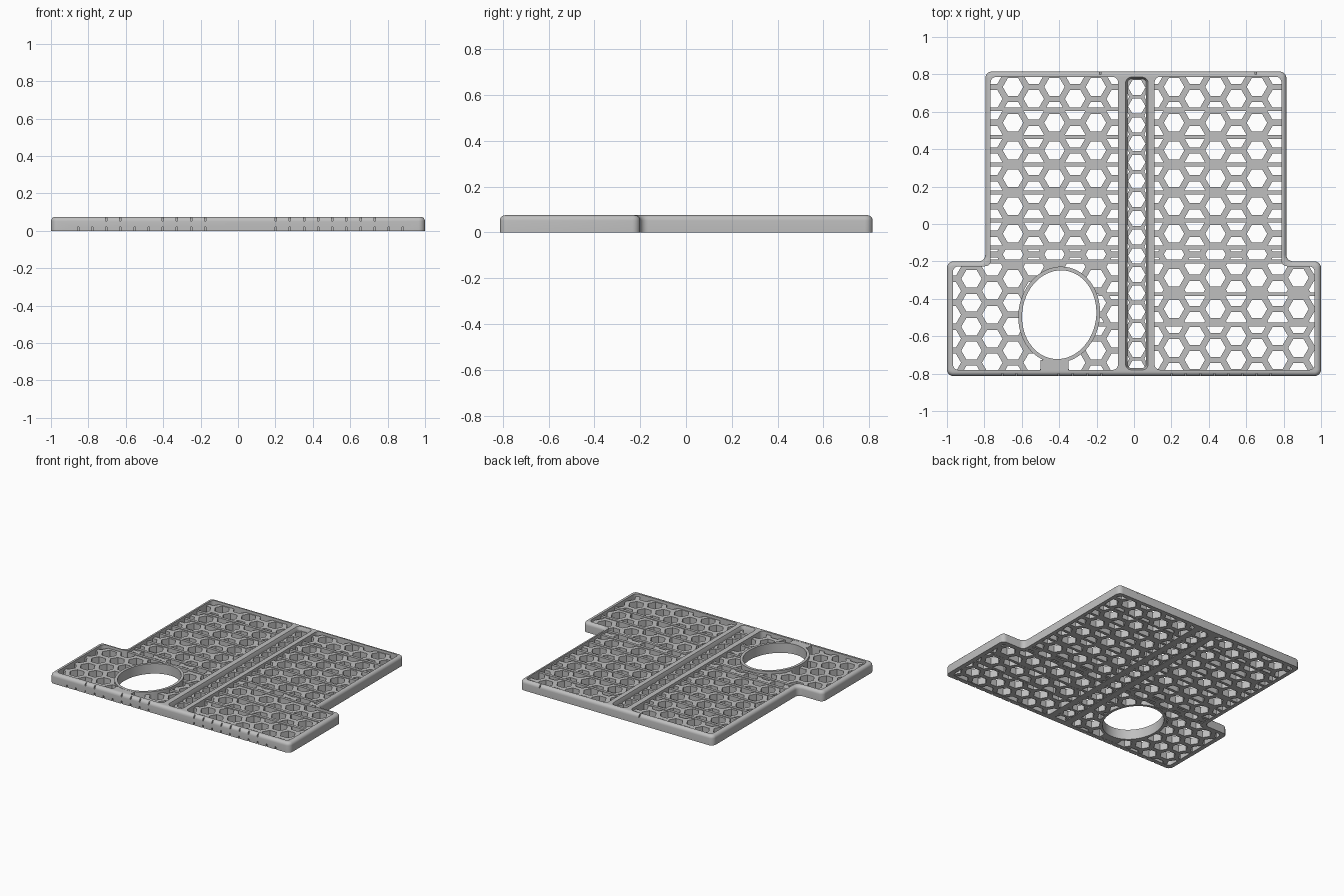
import bpy, bmesh, math
from mathutils import Vector

if "Cube" in bpy.data.objects:
    bpy.data.objects.remove(bpy.data.objects["Cube"], do_unlink=True)

HEIGHT = 0.075
SHEET_BOTTOM = 0.002

grey = bpy.data.materials.new("light_grey")
grey.use_nodes = True
grey.diffuse_color = (0.52, 0.52, 0.52, 1)
grey.node_tree.nodes["Principled BSDF"].inputs["Base Color"].default_value = (0.52, 0.52, 0.52, 1)


def make_object(name, bm):
    mesh = bpy.data.meshes.new(name)
    bm.to_mesh(mesh)
    bm.free()
    mesh.materials.append(grey)
    obj = bpy.data.objects.new(name, mesh)
    bpy.context.collection.objects.link(obj)
    return obj


def activate(obj):
    bpy.ops.object.select_all(action='DESELECT')
    obj.select_set(True)
    bpy.context.view_layer.objects.active = obj


def subtract(obj, cutter):
    mod = obj.modifiers.new("cut", 'BOOLEAN')
    mod.operation = 'DIFFERENCE'
    mod.solver = 'EXACT'
    mod.object = cutter
    activate(obj)
    bpy.ops.object.modifier_apply(modifier=mod.name)
    bpy.data.objects.remove(cutter, do_unlink=True)


def smooth(obj):
    activate(obj)
    bpy.ops.object.shade_smooth_by_angle(angle=math.radians(35))


def outline(corners, radius, inset, z, steps=5):
    """Right-angled polygon (counter-clockwise), inset and with round corners."""
    pts = [Vector(c) for c in corners]
    ring = []
    for i, p in enumerate(pts):
        a = (p - pts[i - 1]).normalized()
        b = (pts[(i + 1) % len(pts)] - p).normalized()
        turn = 1 if a.x * b.y - a.y * b.x > 0 else -1
        r = max(radius - inset * turn, 0.004)
        p = p + inset * (Vector((-a.y, a.x)) + Vector((-b.y, b.x)))
        centre = p - a * r + b * r
        for k in range(steps + 1):
            t = math.pi / 2 * k / steps
            q = centre + r * (a * math.sin(t) - b * math.cos(t))
            ring.append((q.x, q.y, z))
    return ring


def oval(grow, z, steps=64):
    tilt = math.radians(-8)
    ring = []
    for k in range(steps):
        t = math.tau * k / steps
        x, y = (0.198 + grow) * math.cos(t), (0.238 + grow) * math.sin(t)
        ring.append((-0.40 + x * math.cos(tilt) - y * math.sin(tilt),
                     -0.485 + x * math.sin(tilt) + y * math.cos(tilt), z))
    return ring


def plate(name, walls):
    """Solid from stacked ring lists: the outer wall first, then the openings."""
    bm = bmesh.new()
    ends = [[], []]
    for rings in walls:
        loops = [[bm.verts.new(p) for p in ring] for ring in rings]
        n = len(loops[0])
        for low, high in zip(loops, loops[1:]):
            for i in range(n):
                j = (i + 1) % n
                bm.faces.new((low[i], low[j], high[j], high[i]))
        for end, loop in zip(ends, (loops[0], loops[-1])):
            end += [bm.edges.get((loop[i], loop[(i + 1) % n])) for i in range(n)]
    for end in ends:
        bmesh.ops.triangle_fill(bm, edges=end, use_beauty=True, normal=(0, 0, 1))
    bmesh.ops.recalc_face_normals(bm, faces=bm.faces)
    return make_object(name, bm)


def boxes(name, bounds):
    bm = bmesh.new()
    for x0, x1, y0, y1, z0, z1 in bounds:
        made = bmesh.ops.create_cube(bm, size=1)
        for v in made["verts"]:
            v.co = (x0 + (v.co.x + 0.5) * (x1 - x0),
                    y0 + (v.co.y + 0.5) * (y1 - y0),
                    z0 + (v.co.z + 0.5) * (z1 - z0))
    return make_object(name, bm)


def honeycomb(name, x0, x1, y0, y1, ox, oy, pitch=0.128, hole=0.095, top=0.055):
    """Rectangle of hexagonal cells, cut off at its edges."""
    bm = bmesh.new()
    column = pitch * math.sqrt(3) / 2
    for i in range(math.floor((x0 - ox) / column) - 1, math.ceil((x1 - ox) / column) + 2):
        shift = oy + (i % 2) * pitch / 2
        for j in range(math.floor((y0 - shift) / pitch) - 1, math.ceil((y1 - shift) / pitch) + 2):
            cx, cy = ox + i * column, shift + j * pitch
            outer, inner = [[bm.verts.new((cx + w / math.sqrt(3) * math.cos(k * math.pi / 3),
                                           cy + w / math.sqrt(3) * math.sin(k * math.pi / 3),
                                           SHEET_BOTTOM)) for k in range(6)]
                            for w in (pitch, hole)]
            for k in range(6):
                m = (k + 1) % 6
                bm.faces.new((outer[k], outer[m], inner[m], inner[k]))
    bmesh.ops.remove_doubles(bm, verts=bm.verts, dist=0.0005)
    for co, no in (((x0, 0, 0), (-1, 0, 0)), ((x1, 0, 0), (1, 0, 0)),
                   ((0, y0, 0), (0, -1, 0)), ((0, y1, 0), (0, 1, 0))):
        bmesh.ops.bisect_plane(bm, geom=bm.verts[:] + bm.edges[:] + bm.faces[:],
                               plane_co=co, plane_no=no, clear_outer=True)
    obj = make_object(name, bm)
    mod = obj.modifiers.new("thickness", 'SOLIDIFY')
    mod.thickness = top - SHEET_BOTTOM
    mod.offset = 1
    activate(obj)
    bpy.ops.object.modifier_apply(modifier=mod.name)
    return obj


# Frame with rounded upper edge, two large openings and a middle slot
body = [(-1, -0.813), (1, -0.813), (1, -0.2), (0.815, -0.2),
        (0.815, 0.815), (-0.795, 0.815), (-0.795, -0.2), (-1, -0.2)]
left_open = [(-0.968, -0.78), (-0.085, -0.78), (-0.085, 0.787),
             (-0.766, 0.787), (-0.766, -0.226), (-0.968, -0.226)]
right_open = [(0.11, -0.78), (0.966, -0.78), (0.966, -0.226),
              (0.788, -0.226), (0.788, 0.787), (0.11, 0.787)]
slot = [(-0.035, -0.77), (0.065, -0.77), (0.065, 0.775), (-0.035, 0.775)]

edge = 0.024
outer = [outline(body, 0.035, 0, 0)]
for k in range(6):
    t = math.pi / 2 * k / 5
    outer.append(outline(body, 0.035, edge * (1 - math.cos(t)),
                         HEIGHT - edge + edge * math.sin(t)))
walls = [outer]
for opening in (left_open, right_open):
    walls.append([outline(opening, 0.03, 0, z) for z in (0, HEIGHT)])
walls.append([outline(slot, 0.02, 0, 0), outline(slot, 0.02, 0, 0.05),
              outline(slot, 0.02, -0.01, HEIGHT)])
frame = plate("frame", walls)

# Thin notches along the front and back edges
cuts = []
for i in range(24):
    x = -0.855 + 0.0755 * i
    upper = -0.72 < x < -0.6 or -0.42 < x < -0.16 or 0.18 < x < 0.74
    if abs(x) > 0.16:
        cuts.append((x - 0.004, x + 0.004, -0.85, -0.798, -0.01, 0.02))
        if upper:
            cuts.append((x - 0.004, x + 0.004, -0.85, -0.798, 0.052, 0.1))
for x in (-0.18, 0.65):
    cuts.append((x - 0.004, x + 0.004, 0.798, 0.85, 0.052, 0.1))
subtract(frame, boxes("notch_cutter", cuts))
smooth(frame)

# Oval collar and the tab that joins it to the frame
collar = plate("oval_collar", [[oval(0.02, 0), oval(0.02, HEIGHT)],
                               [oval(0, 0), oval(0, HEIGHT)]])
smooth(collar)
boxes("collar_tab", [(-0.5, -0.35, -0.795, -0.728, 0.001, HEIGHT - 0.001)])

# Honeycomb strips between the cross ribs
lines = [0.795, 0.615, 0.467, 0.32, 0.17, 0.02, -0.125, -0.2]
lower = [-0.2, -0.374, -0.535, -0.79]
for side, x0, x1, ox in (("left", 0.1, 0.797, 0.214), ("right", -0.775, -0.075, -0.647)):
    for n, (high, low) in enumerate(zip(lines, lines[1:])):
        centre = 0.733 if n == 0 else (high + low) / 2
        honeycomb(f"{side}_mesh_{n + 1}", x0, x1, low, high, ox, centre)
for n, (high, low) in enumerate(zip(lower, lower[1:])):
    honeycomb(f"left_lower_mesh_{n + 1}", 0.1, 0.975, low - 0.005, high - 0.008,
              0.214, (high + low) / 2)

# Lower mesh with the oval opening
oval_mesh = honeycomb("right_lower_mesh", -0.975, -0.075, -0.79, -0.208, -0.647, -0.293)
subtract(oval_mesh, plate("oval_cutter", [[oval(0.01, -0.1), oval(0.01, 0.2)]]))

# Slot floor with one row of holes
honeycomb("slot_mesh", -0.043, 0.073, -0.78, 0.785, 0.015, 0.73,
          pitch=0.1, hole=0.08, top=0.045)

# Cross ribs
rib = 0.009
ribs = []
for y in lines[1:]:
    for x0, x1 in ((-0.775, -0.075), (0.1, 0.797)):
        ribs.append((x0, x1, y - rib - 0.003, y + rib, 0.003, 0.06))
for y in lower[1:3]:
    for x0, x1 in ((-0.19, -0.075), (0.1, 0.975)):
        ribs.append((x0, x1, y - rib - 0.003, y + rib, 0.003, 0.06))
boxes("cross_ribs", ribs)
